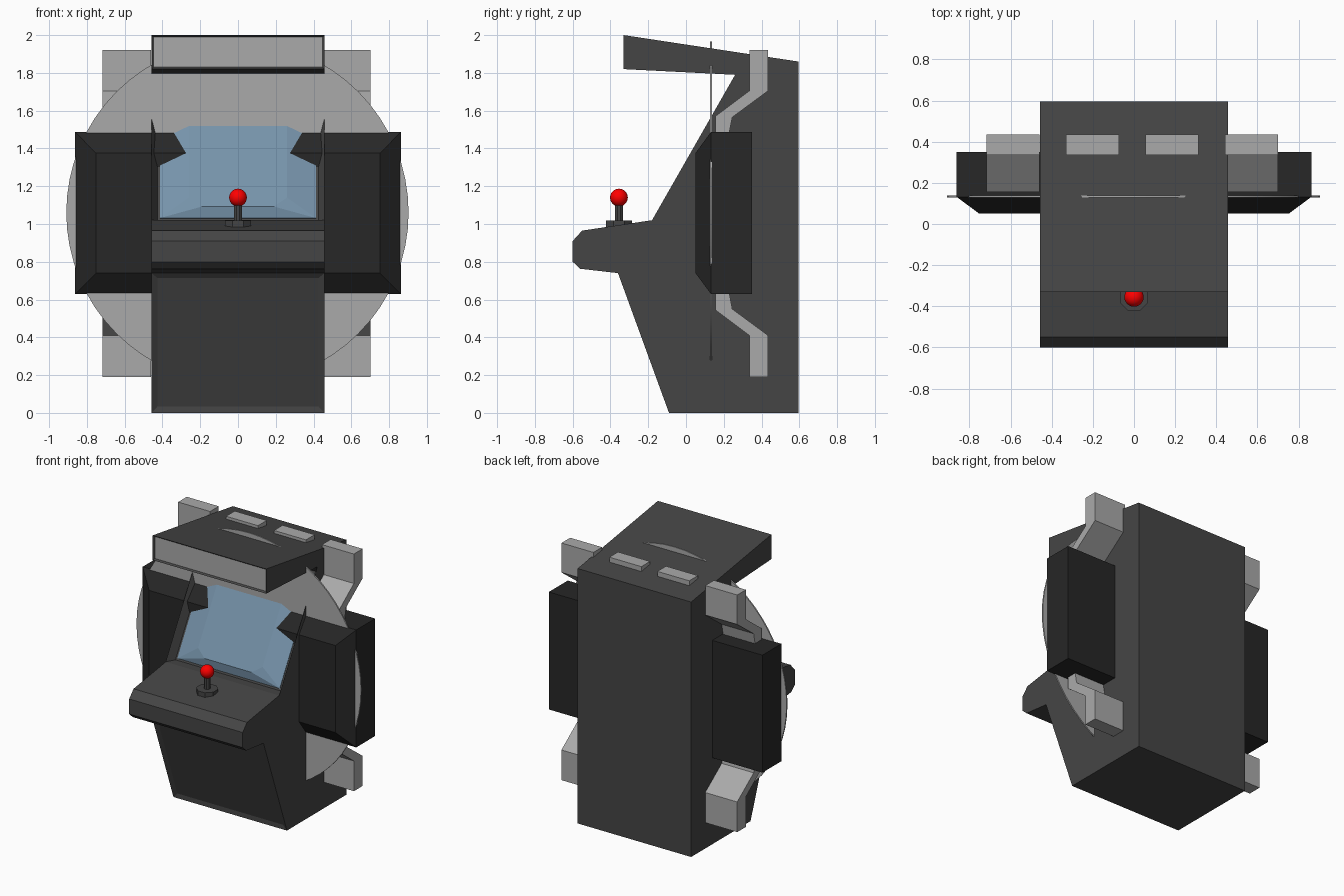
import bpy, bmesh
from math import pi
from mathutils import Vector

if "Cube" in bpy.data.objects:
    bpy.data.objects.remove(bpy.data.objects["Cube"])


def material(name, rgb):
    m = bpy.data.materials.new(name)
    m.diffuse_color = (*rgb, 1)
    m.use_nodes = True
    m.node_tree.nodes["Principled BSDF"].inputs["Base Color"].default_value = m.diffuse_color
    return m


DARK = material("dark_grey", (0.06, 0.06, 0.06))
BLACK = material("near_black", (0.02, 0.02, 0.02))
LIGHT = material("light_grey", (0.4, 0.4, 0.4))
GLASS = material("screen_blue", (0.18, 0.29, 0.4))
RED = material("red", (1, 0, 0))


def finish(bm, name, *mats):
    me = bpy.data.meshes.new(name)
    bm.to_mesh(me)
    bm.free()
    ob = bpy.data.objects.new(name, me)
    bpy.context.collection.objects.link(ob)
    for m in mats:
        me.materials.append(m)
    return ob


def prism(profile, x0, x1):
    """Extrude a (y, z) profile from x0 to x1; returns bmesh and one side face per segment."""
    bm = bmesh.new()
    a = [bm.verts.new((x0, y, z)) for y, z in profile]
    b = [bm.verts.new((x1, y, z)) for y, z in profile]
    n = len(profile)
    bm.faces.new(a)
    bm.faces.new(b[::-1])
    sides = [bm.faces.new((a[i], b[i], b[(i + 1) % n], a[(i + 1) % n])) for i in range(n)]
    bmesh.ops.recalc_face_normals(bm, faces=bm.faces)
    return bm, sides


# Cabinet body with recessed door, screen well and marquee
body = [(-0.09, 0), (0.595, 0), (0.595, 1.86), (-0.33, 2.0), (-0.33, 1.82), (0.26, 1.79),
        (-0.18, 1.02), (-0.55, 0.965), (-0.6, 0.91), (-0.6, 0.80), (-0.56, 0.763), (-0.36, 0.74)]
bm, sides = prism(body, -0.458, 0.458)
for index, border, depth in ((11, 0.045, 0.012), (5, 0.045, 0.06), (3, 0.014, 0.012)):
    bmesh.ops.inset_individual(bm, faces=[sides[index]], thickness=border, depth=-depth)
sides[3].material_index = 1
finish(bm, "cabinet_body", DARK, LIGHT)

# Bulging screen lying in the sloped well
low, high = Vector((0, -0.18, 1.02)), Vector((0, 0.26, 1.79))
length = (high - low).length
up = (high - low).normalized()
inward = Vector((0, up.z, -up.y))
bm = bmesh.new()
rim = [(0.413, 0.045)]
front = [(0.26, 0.15), (0.19, 0.095)]
for pts, depth in ((rim, 0.056), (rim, 0.062), (front, 0.02)):
    for x, s in pts:
        for sx in (-x, x):
            for t in (s, length - s):
                bm.verts.new(low + up * t + inward * depth + Vector((sx, 0, 0)))
bmesh.ops.convex_hull(bm, input=bm.verts)
bmesh.ops.dissolve_limit(bm, angle_limit=0.01, verts=bm.verts, edges=bm.edges)
bmesh.ops.recalc_face_normals(bm, faces=bm.faces)
finish(bm, "screen", GLASS)

# Wide side housing with a chamfered front
bm = bmesh.new()
for y, x, z0, z1 in ((0.35, 0.862, 0.63, 1.487), (0.132, 0.862, 0.63, 1.487), (0.05, 0.752, 0.74, 1.375)):
    for sx in (-x, x):
        for z in (z0, z1):
            bm.verts.new((sx, y, z))
bmesh.ops.convex_hull(bm, input=bm.verts)
bmesh.ops.dissolve_limit(bm, angle_limit=0.01, verts=bm.verts, edges=bm.edges)
bmesh.ops.recalc_face_normals(bm, faces=bm.faces)
finish(bm, "side_housing", BLACK)

# Row of four cranked brackets
crank = [(0.335, 0.19), (0.435, 0.19), (0.435, 0.41), (0.245, 0.55), (0.23, 0.63), (0.23, 1.49),
         (0.245, 1.565), (0.435, 1.705), (0.435, 1.92), (0.335, 1.92), (0.335, 1.705),
         (0.155, 1.57), (0.155, 0.545), (0.335, 0.41)]
bm, sides = prism(crank, -0.718, -0.46)
brackets = finish(bm, "brackets", LIGHT)
arr = brackets.modifiers.new("row", "ARRAY")
arr.count = 4
arr.use_relative_offset = False
arr.use_constant_offset = True
arr.constant_offset_displace = (0.387, 0, 0)


def cylinder(name, radius, depth, loc, sides_n, mat, rot=(0, 0, 0)):
    bpy.ops.mesh.primitive_cylinder_add(vertices=sides_n, radius=radius, depth=depth,
                                        location=loc, rotation=rot)
    ob = bpy.context.object
    ob.name = name
    ob.data.materials.append(mat)
    return ob


# Thin disc behind the controls
cylinder("back_disc", 0.906, 0.01, (-0.003, 0.133, 1.06), 64, LIGHT, (pi / 2, 0, 0))
bpy.ops.object.shade_smooth_by_angle()

# Joystick
cylinder("joystick_base", 0.074, 0.035, (0, -0.355, 1.0), 8, DARK, (0, 0, pi / 8))
cylinder("joystick_shaft", 0.022, 0.13, (0, -0.355, 1.06), 8, DARK, (0, 0, pi / 8))
bpy.ops.mesh.primitive_uv_sphere_add(segments=24, ring_count=14, radius=0.047,
                                     location=(0, -0.355, 1.14))
ball = bpy.context.object
ball.name = "joystick_ball"
ball.data.materials.append(RED)
bpy.ops.object.shade_smooth()
